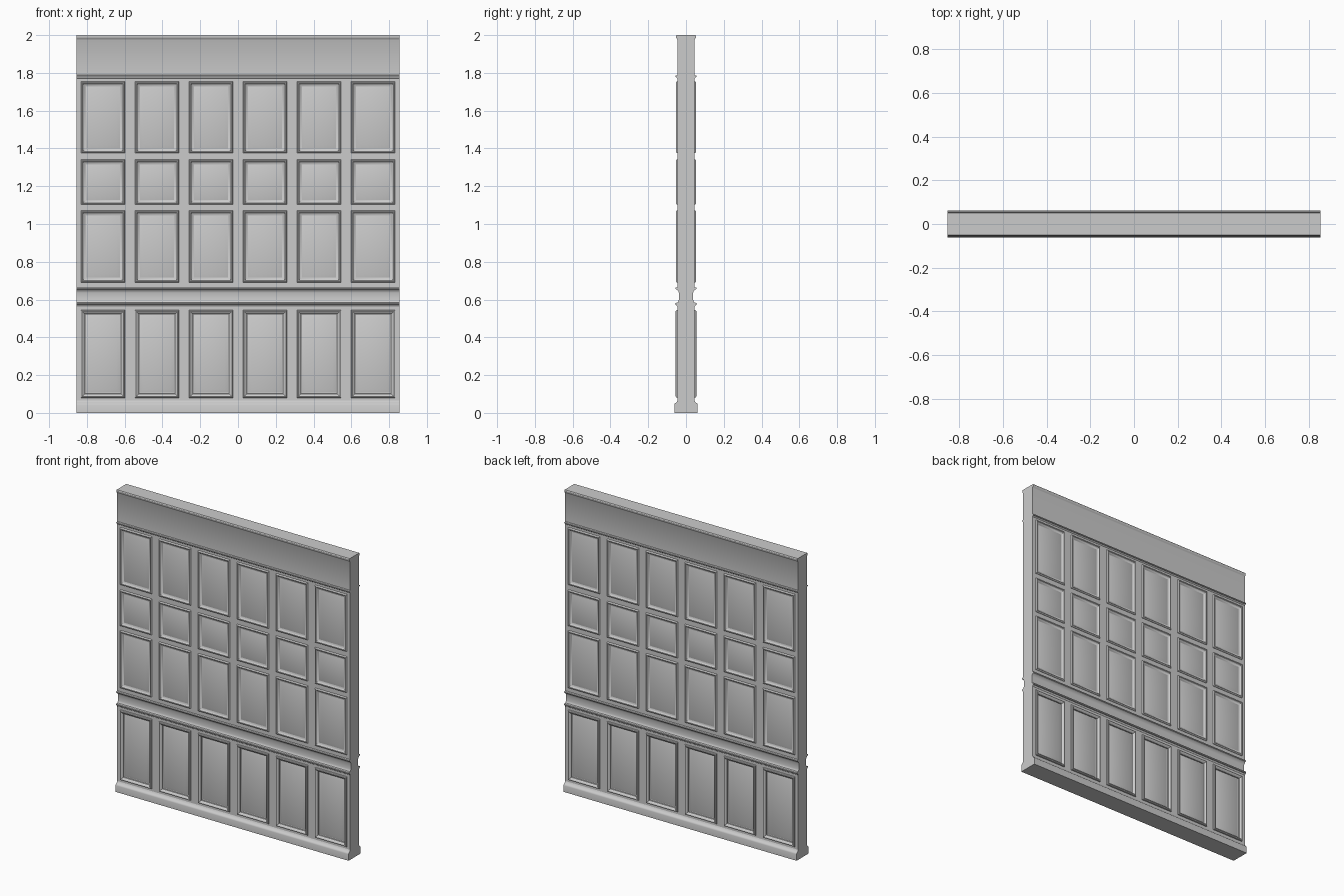
import bpy, bmesh, math

if "Cube" in bpy.data.objects:
    bpy.data.objects.remove(bpy.data.objects["Cube"])

HALF_W = 0.855
PITCH, PANEL_W = 0.286, 0.234
CENTRES = [(i - 2.5) * PITCH for i in range(6)]
FACE = 0.045

# Panel cross-sections: (inset from panel edge, depth from wall centre)
UPPER = [(0, FACE), (.002, .050), (.006, .053), (.010, .052), (.014, .048),
         (.019, .044), (.026, .042), (.045, .0485)]
LOWER = [(0, FACE), (.002, .052), (.007, .055), (.012, .053), (.017, .048),
         (.021, .044), (.022, .037), (.027, .036), (.045, .043)]


def quad(bm, pts, side):
    """Face given as (x, depth, z) points, mirrored to front (-1) or back (1)."""
    bm.faces.new([bm.verts.new((x, side * d, z)) for x, d, z in pts])


def rect(x0, x1, z0, z1, inset, d):
    return [(x0 + inset, d, z0 + inset), (x1 - inset, d, z0 + inset),
            (x1 - inset, d, z1 - inset), (x0 + inset, d, z1 - inset)]


def panel_row(bm, z0, z1, section, side):
    """Row of six moulded panels with plain stiles between them."""
    x = -HALF_W
    for c in CENTRES:
        a, b = c - PANEL_W / 2, c + PANEL_W / 2
        quad(bm, rect(x, a, z0, z1, 0, FACE), side)
        rings = [rect(a, b, z0, z1, i, d) for i, d in section]
        for r, s in zip(rings, rings[1:]):
            for k in range(4):
                n = (k + 1) % 4
                quad(bm, [r[k], r[n], s[n], s[k]], side)
        quad(bm, rings[-1], side)
        x = b
    quad(bm, rect(x, HALF_W, z0, z1, 0, FACE), side)


def band(name, profile, rows=(), section=None):
    """Horizontal wall band: (depth, z) profile run across the width, both sides."""
    bm = bmesh.new()
    for side in (-1, 1):
        for (d0, z0), (d1, z1) in zip(profile, profile[1:]):
            if (z0, z1) in rows:
                panel_row(bm, z0, z1, section, side)
            else:
                quad(bm, [(-HALF_W, d0, z0), (HALF_W, d0, z0),
                          (HALF_W, d1, z1), (-HALF_W, d1, z1)], side)
    # closed ends
    outline = [(d, z) for d, z in profile if d > 0]
    for x in (-HALF_W, HALF_W):
        loop = [(x, d, z) for d, z in outline] + [(x, -d, z) for d, z in reversed(outline)]
        quad(bm, loop, 1)
    bmesh.ops.remove_doubles(bm, verts=bm.verts, dist=1e-5)
    bmesh.ops.recalc_face_normals(bm, faces=bm.faces)
    # open bands have no inside, so make sure their faces point outward
    for f in bm.faces:
        c = f.calc_center_median()
        if abs(f.normal.y) > .05 and f.normal.y * c.y < 0:
            f.normal_flip()
        elif abs(f.normal.x) > .9 and abs(c.x) > HALF_W - .001 and f.normal.x * c.x < 0:
            f.normal_flip()
    mesh = bpy.data.meshes.new(name)
    bm.to_mesh(mesh)
    bm.free()
    ob = bpy.data.objects.new(name, mesh)
    bpy.context.collection.objects.link(ob)
    bpy.context.view_layer.objects.active = ob
    ob.select_set(True)
    bpy.ops.object.shade_smooth_by_angle(angle=math.radians(30))
    ob.select_set(False)


# Skirting board
band("skirting", [(0, 0), (.062, 0), (.062, .042), (.060, .048), (.056, .052),
                  (.052, .055), (.048, .060), (FACE, .066)])

# Lower row of tall panels
band("lower_panelling", [(FACE, .066), (FACE, .08), (FACE, .545), (FACE, .562)],
     [(.08, .545)], LOWER)

# Dado: two mouldings with a recessed frieze between
band("dado_rail", [(FACE, .562), (.049, .567), (.050, .571), (.056, .573), (.058, .578),
                   (.056, .582), (.044, .584), (.040, .590), (.038, .598),
                   (.038, .636), (.041, .644), (.046, .650), (.049, .653),
                   (.055, .655), (.057, .659), (.055, .663), (FACE, .665)])

# Three upper rows of panels
upper_rows = [(.69, 1.072), (1.102, 1.342), (1.375, 1.755)]
band("upper_panelling", [(FACE, .665)] + [(FACE, z) for r in upper_rows for z in r]
     + [(FACE, 1.770)], upper_rows, UPPER)

# Head board with picture moulding and top cap
band("head_board", [(FACE, 1.770), (.049, 1.774), (.050, 1.777), (.055, 1.779),
                    (.056, 1.783), (.054, 1.786), (FACE, 1.788), (FACE, 1.975),
                    (.047, 1.979), (.051, 1.983), (.053, 1.989), (.053, 1.995),
                    (.050, 2.0), (0, 2.0)])
